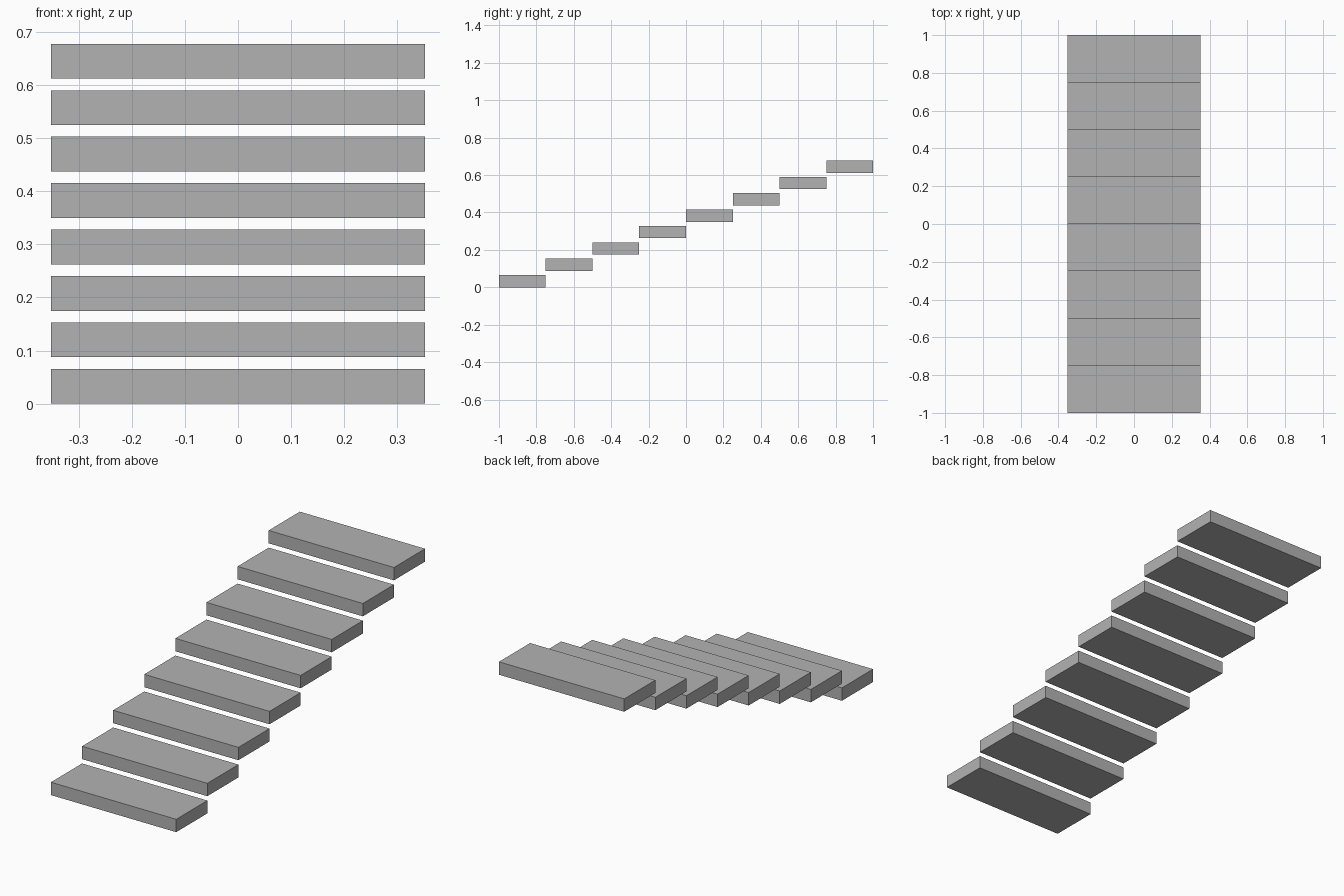
import bpy

default = bpy.data.objects.get("Cube")
if default:
    bpy.data.objects.remove(default, do_unlink=True)

STEPS = 8
WIDTH, DEPTH, THICKNESS = 0.705, 0.25, 0.0655
RISE = 0.0875

# Plain stone colour
grey = bpy.data.materials.new("stone_grey")
grey.use_nodes = True
colour = (0.45, 0.45, 0.45, 1)
grey.diffuse_color = colour
grey.node_tree.nodes["Principled BSDF"].inputs["Base Color"].default_value = colour


def add_step(index):
    """One floating slab, placed by its position in the flight."""
    y = (index - (STEPS - 1) / 2) * DEPTH
    z = index * RISE + THICKNESS / 2
    bpy.ops.mesh.primitive_cube_add(size=1, location=(0, y, z))
    step = bpy.context.object
    step.name = f"step_{index + 1}"
    step.scale = (WIDTH, DEPTH, THICKNESS)
    bpy.ops.object.transform_apply(location=False, rotation=False, scale=True)
    step.data.materials.append(grey)


# Flight of steps rising from front to back
for i in range(STEPS):
    add_step(i)
